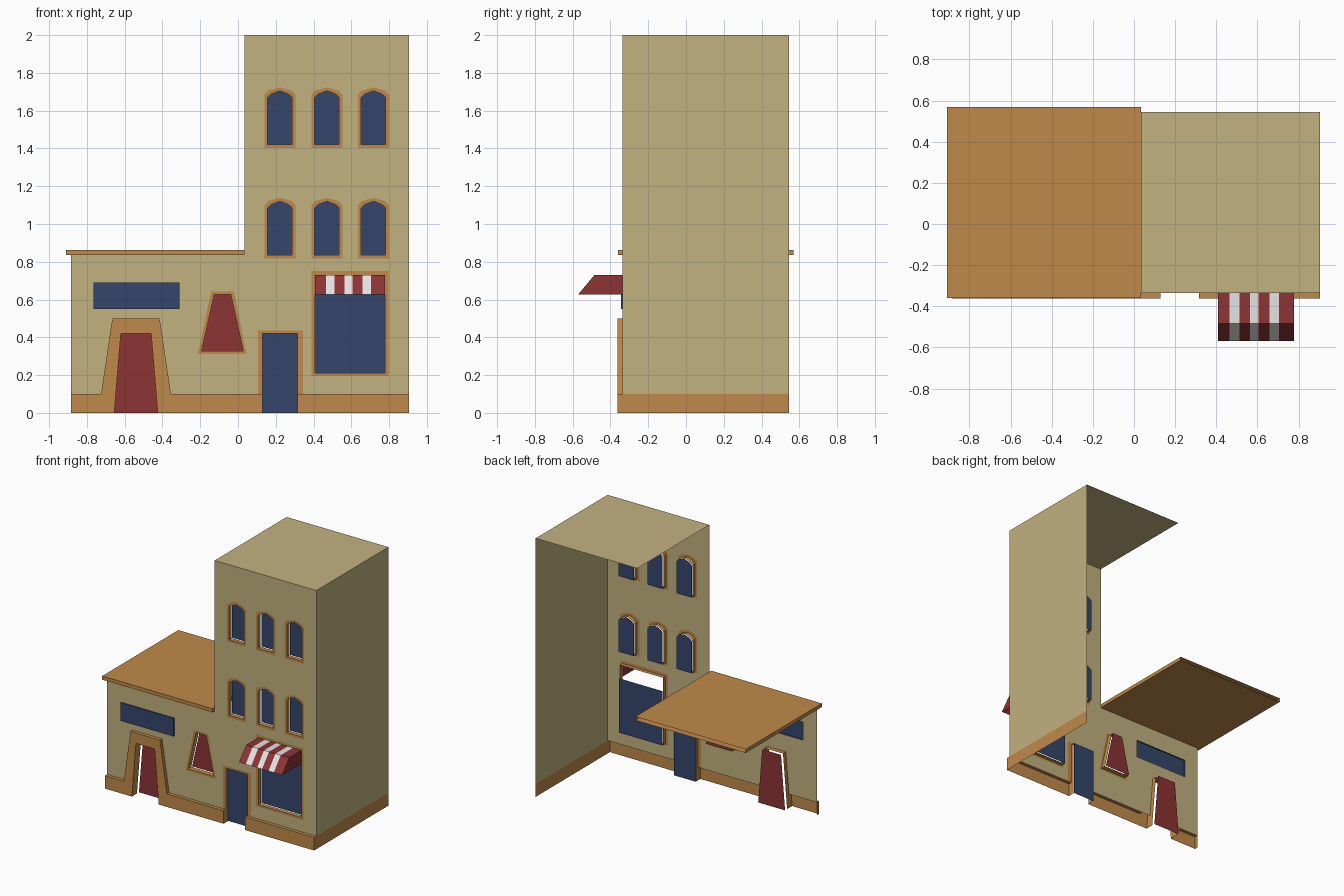
import bpy, bmesh
from mathutils import Vector

if "Cube" in bpy.data.objects:
    bpy.data.objects.remove(bpy.data.objects["Cube"])

def mat(name, c):
    m = bpy.data.materials.new(name)
    m.diffuse_color = (*c, 1)
    m.use_nodes = True
    m.node_tree.nodes["Principled BSDF"].inputs["Base Color"].default_value = m.diffuse_color
    return m

SAND = mat("sand", (0.54, 0.445, 0.216))
ORANGE = mat("orange_trim", (0.527, 0.254, 0.069))
NAVY = mat("navy", (0.035, 0.06, 0.145))
RED = mat("red", (0.265, 0.034, 0.034))
WHITE = mat("white", (0.8, 0.78, 0.77))

WALL, PLINTH, BACK = -0.335, -0.362, 0.545
XL, XS, XR = -0.885, 0.035, 0.905      # left end, tower side, right end

def finish(name, bm, *mats):
    me = bpy.data.meshes.new(name)
    bm.to_mesh(me)
    bm.free()
    for m in mats:
        me.materials.append(m)
    ob = bpy.data.objects.new(name, me)
    bpy.context.collection.objects.link(ob)
    return ob

def fill(bm, loops, y):
    """Front-facing sheet in the xz plane; loops after the first are holes."""
    edges = []
    for lp in loops:
        vs = [bm.verts.new((x, y, z)) for x, z in lp]
        edges += [bm.edges.new((vs[i], vs[(i + 1) % len(vs)])) for i in range(len(vs))]
    new = bmesh.ops.triangle_fill(bm, use_beauty=True, edges=edges, normal=(0, -1, 0))
    for f in new["geom"]:
        if isinstance(f, bmesh.types.BMFace):
            f.normal_update()
            if f.normal.y > 0:
                f.normal_flip()

def band(bm, path, y0, y1, closed=True, outward=False):
    """Side faces of a counter-clockwise path running from y0 back to y1."""
    n = len(path)
    for i in range(n if closed else n - 1):
        (ax, az), (bx, bz) = path[i], path[(i + 1) % n]
        q = [(ax, y0, az), (bx, y0, bz), (bx, y1, bz), (ax, y1, az)]
        if outward:
            q.reverse()
        bm.faces.new([bm.verts.new(p) for p in q])

def sheet(name, loops, y, m):
    bm = bmesh.new()
    fill(bm, loops, y)
    return finish(name, bm, m)

def quads(name, m, *faces):
    bm = bmesh.new()
    for q in faces:
        bm.faces.new([bm.verts.new(p) for p in q])
    return finish(name, bm, m)

def rect(x0, x1, z0, z1):
    return [(x0, z0), (x1, z0), (x1, z1), (x0, z1)]

def arch(cx, z, g=0.0):
    """Window outline with a low pointed head, grown by g."""
    w = 0.065 + g
    return [(cx - w, z - g), (cx + w, z - g), (cx + w, z + 0.25 + g * .7),
            (cx + w - 0.02, z + 0.268 + g), (cx, z + 0.285 + g),
            (cx - w + 0.02, z + 0.268 + g), (cx - w, z + 0.25 + g * .7)]

holes = []

def framed(name, outer, inner, depth, m, glass=None):
    """Flush trim ring, reveal and recessed pane."""
    holes.append(outer)
    bm = bmesh.new()
    fill(bm, [outer, inner], WALL)
    band(bm, inner, WALL, WALL + depth * 0.8)
    finish(name + "_frame", bm, ORANGE)
    sheet(name + "_pane", [glass or inner], WALL + depth, m)

# Tower windows
for r, z in enumerate((0.835, 1.42)):
    for c, x in enumerate((0.222, 0.471, 0.717)):
        framed(f"window_{r}_{c}", arch(x, z, 0.018), arch(x, z), 0.04, NAVY)

# Shop window, open behind the awning
framed("shop_window", rect(0.39, 0.797, 0.195, 0.75), rect(0.408, 0.778, 0.21, 0.73),
       0.04, NAVY, rect(0.408, 0.778, 0.21, 0.63))

# Tapered red window
framed("tapered_window",
       [(-0.212, 0.312), (0.045, 0.312), (-0.022, 0.642), (-0.142, 0.642)],
       [(-0.193, 0.328), (0.028, 0.328), (-0.038, 0.626), (-0.126, 0.626)], 0.05, RED)

# Sign panel
sign = rect(-0.765, -0.31, 0.55, 0.69)
holes.append(sign)
bm = bmesh.new()
fill(bm, [sign], WALL - 0.01)
band(bm, sign, WALL - 0.01, WALL, outward=True)
finish("sign_panel", bm, NAVY)

# Facade wall
outline = [(XL, 0.1), (-0.647, 0.1), (-0.62, 0.42), (-0.46, 0.42), (-0.433, 0.1),
           (0.105, 0.1), (0.105, 0.437), (0.345, 0.437), (0.345, 0.1), (XR, 0.1),
           (XR, 2), (XS, 2), (XS, 0.85), (XL, 0.85)]
sheet("facade_wall", [outline] + holes, WALL, SAND)

# Side wall and tower roof
quads("side_wall", SAND, [(XR, WALL, 0.1), (XR, BACK, 0.1), (XR, BACK, 2), (XR, WALL, 2)])
quads("tower_roof", SAND, [(XS, WALL, 2), (XR, WALL, 2), (XR, BACK, 2), (XS, BACK, 2)])

# Low roof slab, open at the back
x0, x1, y0, y1, z0, z1 = -0.91, XS, -0.36, 0.57, 0.835, 0.863
quads("low_roof", ORANGE,
      [(x0, y0, z1), (x1, y0, z1), (x1, y1, z1), (x0, y1, z1)],
      [(x0, y1, z0), (x1, y1, z0), (x1, y0, z0), (x0, y0, z0)],
      [(x0, y0, z0), (x1, y0, z0), (x1, y0, z1), (x0, y0, z1)],
      [(x0, y1, z0), (x0, y0, z0), (x0, y0, z1), (x0, y1, z1)],
      [(x1, y0, z0), (x1, y1, z0), (x1, y1, z1), (x1, y0, z1)])

# Plinth with the tapered door surround, plus the right-hand length
surround = [(XL, 0), (-0.655, 0), (-0.62, 0.42), (-0.46, 0.42), (-0.425, 0), (0.13, 0),
            (0.13, 0.1), (-0.355, 0.1), (-0.415, 0.5), (-0.665, 0.5), (-0.725, 0.1), (XL, 0.1)]
bm = bmesh.new()
fill(bm, [surround], PLINTH)
band(bm, surround[5:] + surround[:1], PLINTH, WALL, closed=False, outward=True)
band(bm, surround[4:0:-1], PLINTH, WALL + 0.035, closed=False)
finish("plinth_and_door_surround", bm, ORANGE)

right = [(XR, 0), (XR, 0.1), (0.315, 0.1), (0.315, 0)]
bm = bmesh.new()
fill(bm, [right], PLINTH)
band(bm, right, PLINTH, WALL, closed=False, outward=True)
finish("right_plinth", bm, ORANGE)
quads("side_plinth", ORANGE, [(XR, WALL, 0), (XR, BACK, 0), (XR, BACK, 0.1), (XR, WALL, 0.1)])

# Doors
sheet("tapered_door", [[(-0.655, 0), (-0.425, 0), (-0.46, 0.42), (-0.62, 0.42)]], -0.275, RED)
bm = bmesh.new()
fill(bm, [[(0.105, 0.1), (0.13, 0.1), (0.13, 0.42), (0.315, 0.42), (0.315, 0.1),
           (0.345, 0.1), (0.345, 0.437), (0.105, 0.437)]], WALL)
band(bm, [(0.315, 0), (0.315, 0.42), (0.13, 0.42), (0.13, 0)], WALL, WALL + 0.025, closed=False)
finish("tower_door_frame", bm, ORANGE)
sheet("tower_door", [rect(0.13, 0.315, 0, 0.42)], WALL + 0.03, NAVY)

# Striped awning, open below and behind
prof = [(WALL, 0.73), (-0.485, 0.73), (-0.57, 0.628)]
xs = [0.408, 0.465, 0.512, 0.563, 0.605, 0.66, 0.705, 0.778]
bm = bmesh.new()
for i in range(7):
    for (ya, za), (yb, zb) in zip(prof, prof[1:]):
        f = bm.faces.new([bm.verts.new(p) for p in (
            (xs[i], yb, zb), (xs[i + 1], yb, zb), (xs[i + 1], ya, za), (xs[i], ya, za))])
        f.material_index = i % 2
side = prof + [(WALL, 0.628)]
for x, pts in ((xs[0], side), (xs[-1], side[::-1])):
    f = bm.faces.new([bm.verts.new((x, y, z)) for y, z in pts])
    f.normal_update()
    if (f.normal.x > 0) != (x == xs[-1]):
        f.normal_flip()
finish("awning", bm, RED, WHITE)
